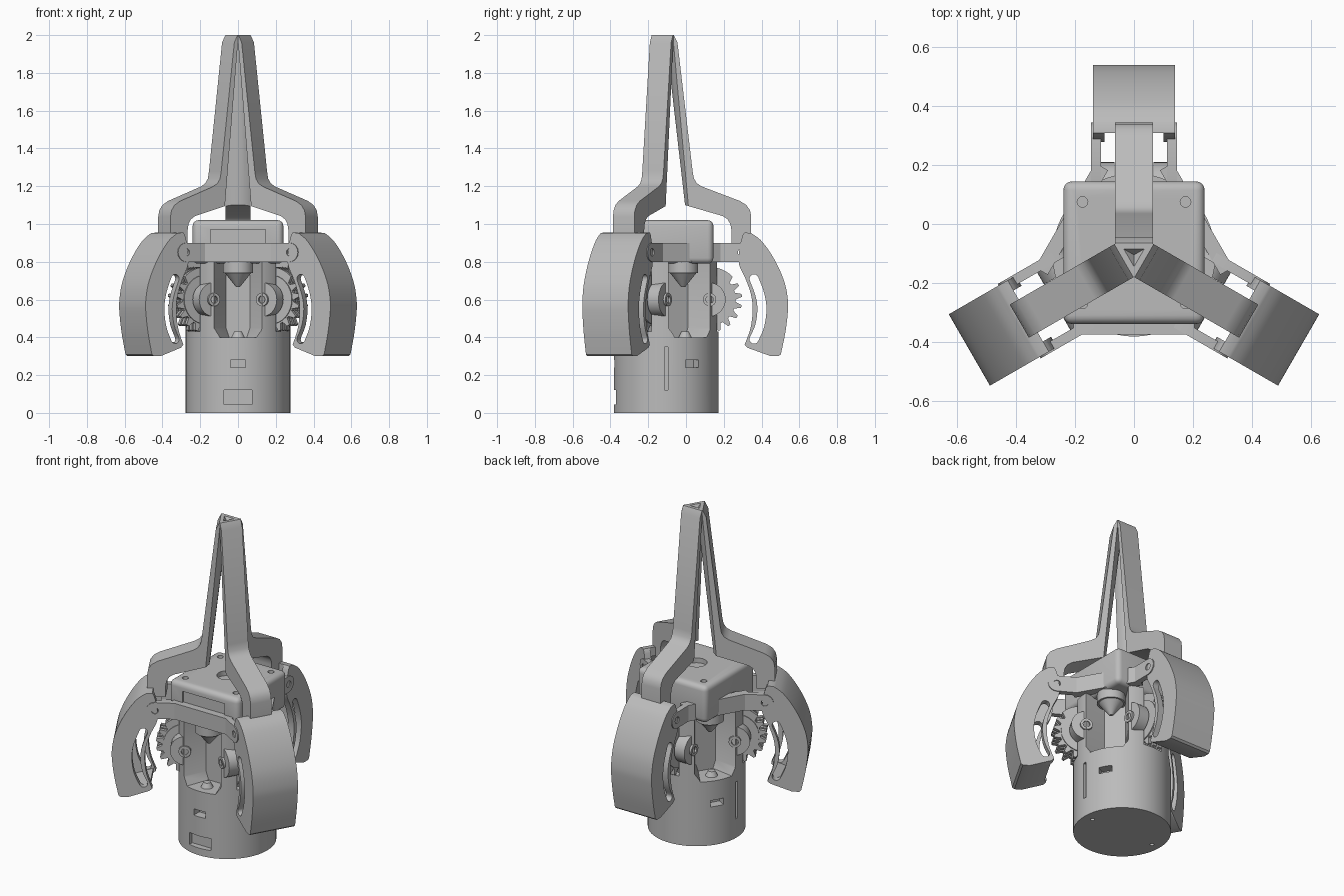
import bpy, bmesh, math
from mathutils import Vector, Matrix

if "Cube" in bpy.data.objects:
    bpy.data.objects.remove(bpy.data.objects["Cube"])

grey = bpy.data.materials.new("plain_grey")
grey.use_nodes = True
grey.diffuse_color = (0.5, 0.5, 0.5, 1)
grey.node_tree.nodes["Principled BSDF"].inputs["Base Color"].default_value = (0.5, 0.5, 0.5, 1)

CENTRE = Vector((0, -0.105, 0))
FINGERS = {"back": 90, "right": 210, "left": 330}
SIDES = {"front": 270, "left_back": 30, "right_back": 150}


def finish(name, bm):
    bmesh.ops.recalc_face_normals(bm, faces=bm.faces[:])
    mesh = bpy.data.meshes.new(name)
    bm.to_mesh(mesh)
    bm.free()
    mesh.materials.append(grey)
    obj = bpy.data.objects.new(name, mesh)
    obj.location = CENTRE
    bpy.context.collection.objects.link(obj)
    return obj


def prism(name, pts, a, b, axis="y", taper=1):
    """Extrude an upright outline from a to b, along the radial x or the sideways y."""
    bm = bmesh.new()
    ends = []
    for d, s in ((a, taper), (b, 1)):
        ends.append([bm.verts.new((p, d, z) if axis == "y" else (d, p * s, z)) for p, z in pts])
    bm.faces.new(ends[0])
    bm.faces.new(ends[1][::-1])
    n = len(pts)
    for i in range(n):
        j = (i + 1) % n
        bm.faces.new((ends[0][i], ends[0][j], ends[1][j], ends[1][i]))
    return finish(name, bm)


def tube(name, r1, r2, depth, loc, rot=(0, 0, 0), seg=32):
    bm = bmesh.new()
    bmesh.ops.create_cone(bm, cap_ends=True, segments=seg, radius1=r1, radius2=r2, depth=depth)
    obj = finish(name, bm)
    obj.data.transform(Matrix.Translation(loc) @ Matrix.Rotation(rot[0], 4, "X"))
    return obj


def box(z0, z1, half):
    return [(-half, z0), (half, z0), (half, z1), (-half, z1)]


def spline(pts, steps=4):
    out = []
    for i in range(len(pts) - 1):
        p0, p1, p2, p3 = [Vector(pts[min(max(k, 0), len(pts) - 1)]) for k in range(i - 1, i + 3)]
        for s in range(steps):
            t = s / steps
            v = 0.5 * (2 * p1 + (p2 - p0) * t + (2 * p0 - 5 * p1 + 4 * p2 - p3) * t * t
                       + (3 * p1 - p0 - 3 * p2 + p3) * t ** 3)
            out.append(tuple(v))
    return out + [pts[-1]]


def band(path, half):
    """Outline of a round-ended strip that follows a path."""
    path = [Vector(p) for p in path]
    left, right = [], []
    for i, p in enumerate(path):
        t = (path[min(i + 1, len(path) - 1)] - path[max(i - 1, 0)]).normalized()
        n = Vector((-t.y, t.x)) * half
        left.append(p + n)
        right.append(p - n)

    def cap(centre, start):
        arm = start - centre
        return [centre + Matrix.Rotation(-math.pi * k / 8, 2) @ arm for k in range(1, 8)]
    out = left + cap(path[-1], left[-1]) + right[::-1] + cap(path[0], right[0])
    return [tuple(p) for p in out]


def cut(obj, cutter):
    cutter.hide_render = True
    mod = obj.modifiers.new("cut", "BOOLEAN")
    mod.operation, mod.solver, mod.object = "DIFFERENCE", "EXACT", cutter
    bpy.context.view_layer.update()
    bpy.ops.object.select_all(action="DESELECT")
    bpy.context.view_layer.objects.active = obj
    obj.select_set(True)
    bpy.ops.object.modifier_apply(modifier=mod.name)
    bpy.data.objects.remove(cutter)


def turned(obj, angle):
    obj.rotation_euler.z = math.radians(angle)
    return obj


def around(obj, places):
    """Repeat a part about the upright axis."""
    base = obj.name
    for i, (label, angle) in enumerate(places.items()):
        o = obj if i == 0 else obj.copy()
        if i:
            bpy.context.collection.objects.link(o)
        o.name = label + "_" + base
        turned(o, angle)


ACROSS = (math.pi / 2, 0, 0)

# Round body with gear slots, open pockets, windows and slits
body = tube("body", 0.277, 0.277, 0.8, (0, 0, 0.4), seg=96)
for angle in FINGERS.values():
    cut(body, turned(prism("gear_slot", box(0.43, 0.9, 0.065), 0.05, 0.4, "x"), angle))
pocket = [(-0.15, 0.9), (-0.15, 0.45), (-0.11, 0.4), (0.11, 0.4), (0.15, 0.45), (0.15, 0.9)]
for angle in SIDES.values():
    cut(body, turned(prism("pocket", pocket, 0.12, 0.29, "x", 0.42), angle))
    cut(body, turned(prism("window", box(0.24, 0.28, 0.04), 0.22, 0.3, "x"), angle))
cut(body, turned(prism("port", box(0.045, 0.12, 0.075), 0.24, 0.3, "x"), 270))
for angle in (0, 180):
    cut(body, turned(prism("slit", box(0.12, 0.35, 0.01), 0.25, 0.3, "x"), angle))
for x in (-0.22, 0.22):
    cut(body, tube("base_hole", 0.012, 0.012, 0.04, (x, 0, 0)))

# Rounded top housing with screw holes
housing = prism("top_housing", box(0.79, 1.02, 0.24), -0.235, 0.25)
bev = housing.modifiers.new("round", "BEVEL")
bev.width, bev.segments = 0.03, 4
bpy.context.view_layer.objects.active = housing
bpy.ops.object.modifier_apply(modifier="round")
for x in (-0.175, 0.175):
    for y in (-0.165, 0.18):
        cut(housing, tube("screw_hole", 0.018, 0.018, 0.1, (x, y, 1.02), seg=20))
cut(housing, tube("centre_hole", 0.06, 0.06, 0.06, (0, 0, 1.02)))
cut(housing, prism("front_recess", box(0.9, 0.97, 0.145), -0.3, -0.225))

# Frame bars, screws and pointed pegs between the fingers
around(prism("frame_bar", box(0.8, 0.9, 0.205), 0.22, 0.27, "x"), SIDES)
around(tube("peg_collar", 0.08, 0.08, 0.06, (0.18, 0, 0.77)), SIDES)
around(tube("peg_point", 0.01, 0.07, 0.075, (0.18, 0, 0.703)), SIDES)
around(tube("pocket_screw", 0.035, 0.02, 0.03, (0.2, 0, 0.415)), SIDES)

# Fingertip arm, its inner side cut to a wedge so the three meet
arm_outline = [(0, 1.97), (0.02, 2), (0.04, 2), (0.06, 1.96), (0.14, 1.28), (0.147, 1.24),
               (0.163, 1.215), (0.19, 1.198), (0.39, 1.122), (0.425, 1.1), (0.444, 1.072),
               (0.45, 1.04), (0.45, 0.9), (0.345, 0.9), (0.345, 0.97), (0.34, 1.0),
               (0.325, 1.025), (0.3, 1.042), (0.1, 1.1)]
arm = prism("finger_arm", arm_outline, -0.065, 0.065)
bm = bmesh.new()
bm.from_mesh(arm.data)
for s in (-1, 1):
    apex = Vector((0, 0, 1.97))
    normal = (Vector((0.0375, s * 0.065, 1.97)) - apex).cross(Vector((0.1, s * 0.035, 1.1)) - apex)
    if normal.x > 0:
        normal = -normal
    res = bmesh.ops.bisect_plane(bm, geom=bm.verts[:] + bm.edges[:] + bm.faces[:], dist=1e-5,
                                 plane_co=apex, plane_no=normal, clear_outer=True)
    bmesh.ops.holes_fill(bm, edges=[e for e in bm.edges if e.is_boundary], sides=0)
bmesh.ops.recalc_face_normals(bm, faces=bm.faces[:])
bm.to_mesh(arm.data)
bm.free()
around(arm, FINGERS)

# Knuckle shell: curved outer cover and two slotted cheeks
arc = spline([(0.45, 0.952), (0.5, 0.915), (0.55, 0.85), (0.595, 0.77), (0.63, 0.68),
              (0.645, 0.59), (0.643, 0.52), (0.63, 0.42), (0.607, 0.31)])
outer = [(0.415, 0.955)] + arc + [(0.595, 0.3), (0.555, 0.3), (0.43, 0.345)]
cover_inside = [(0.43, 0.375), (0.56, 0.33), (0.585, 0.42), (0.6, 0.52), (0.6, 0.6),
                (0.585, 0.67), (0.555, 0.75), (0.51, 0.83), (0.46, 0.88), (0.415, 0.9)]
around(prism("knuckle_cover", outer + cover_inside, -0.139, 0.139), FINGERS)
cheek_inside = spline([(0.415, 0.36), (0.447, 0.45), (0.458, 0.55), (0.448, 0.63),
                       (0.42, 0.71), (0.385, 0.79), (0.39, 0.88), (0.405, 0.94)])
slot = spline([(0.465, 0.71), (0.495, 0.63), (0.507, 0.55), (0.495, 0.46), (0.465, 0.39)])
for side, s in (("near", -1), ("far", 1)):
    cheek = prism(side + "_cheek", outer + cheek_inside, s * 0.1, s * 0.14)
    cut(cheek, prism("slot_cutter", band(slot, 0.024), s * 0.05, s * 0.2))
    around(cheek, FINGERS)

    # Pivot lug of the frame
    lug = prism(side + "_lug", band([(0.24, 0.85), (0.4, 0.85)], 0.05), s * 0.112, s * 0.146)
    cut(lug, tube("pin_hole", 0.02, 0.02, 0.1, (0.4, s * 0.135, 0.85), ACROSS))
    around(lug, FINGERS)

    # Half-round axle boss with a hub
    half_disc = [(0.225 + 0.09 * math.cos(a), 0.6 + 0.09 * math.sin(a))
                 for a in [math.pi * (k / 20 - 0.5) for k in range(21)]]
    around(prism(side + "_axle_boss", half_disc, s * 0.066, s * 0.135), FINGERS)
    hub = tube(side + "_axle_hub", 0.035, 0.035, 0.08, (0.23, s * 0.108, 0.6), ACROSS)
    cut(hub, tube("hub_hole", 0.02, 0.02, 0.06, (0.23, s * 0.14, 0.6), ACROSS))
    around(hub, FINGERS)

# Grooved gear segment inside each slot
teeth = []
for k in range(72):
    toothed = k % 4 in (1, 2) or 10 < k < 54
    angle = math.radians(k * 5)
    radius = 0.172 if toothed else 0.138
    teeth.append((0.23 + radius * math.cos(angle), 0.6 + radius * math.sin(angle)))
for label, w in (("first", -0.036), ("middle", 0), ("third", 0.036)):
    around(prism(label + "_gear", teeth, w - 0.012, w + 0.012), FINGERS)
around(tube("gear_core", 0.13, 0.13, 0.11, (0.23, 0, 0.6), ACROSS), FINGERS)

# Smooth the rounded surfaces, keep sharp edges
bpy.ops.object.select_all(action="DESELECT")
for obj in bpy.context.collection.objects:
    if obj.type == "MESH" and grey.name in obj.data.materials:
        obj.select_set(True)
        bpy.context.view_layer.objects.active = obj
bpy.ops.object.shade_smooth_by_angle(angle=math.radians(30))
